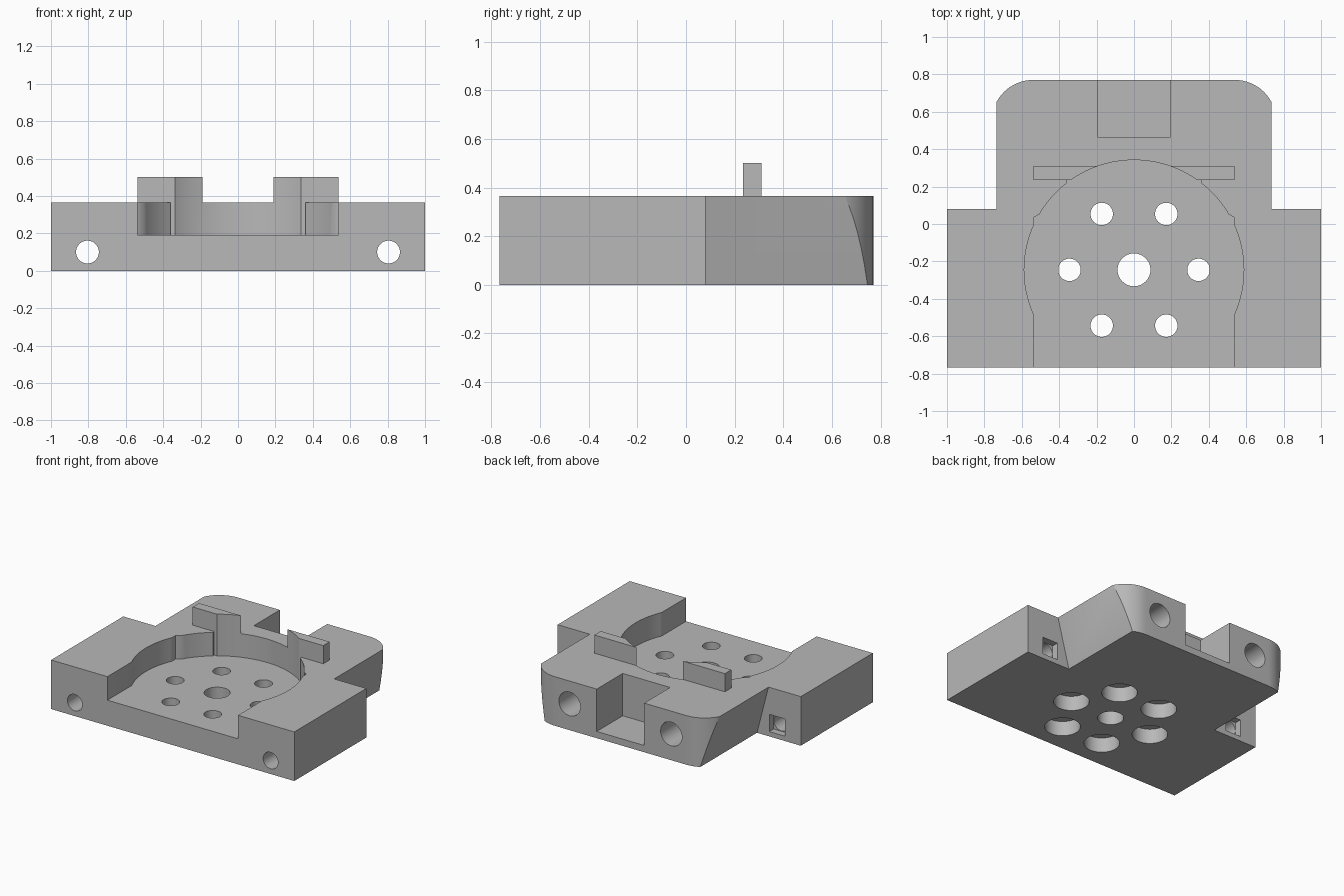
import bpy
import bmesh
import math
from mathutils import Matrix

cube = bpy.data.objects.get("Cube")
if cube:
    bpy.data.objects.remove(cube, do_unlink=True)

grey = bpy.data.materials.new("plain grey")
grey.use_nodes = True
colour = (0.48, 0.48, 0.48, 1)
grey.diffuse_color = colour
grey.node_tree.nodes["Principled BSDF"].inputs["Base Color"].default_value = colour


def prism(name, points, lo, hi, axis="Z"):
    """Extrude a closed profile along Z (xy profile) or Y (xz profile)."""
    bm = bmesh.new()
    if axis == "Z":
        verts = [bm.verts.new((u, v, lo)) for u, v in points]
        move = (0, 0, hi - lo)
    else:
        verts = [bm.verts.new((u, lo, v)) for u, v in points]
        move = (0, hi - lo, 0)
    face = bm.faces.new(verts)
    ext = bmesh.ops.extrude_face_region(bm, geom=[face])["geom"]
    bmesh.ops.translate(bm, verts=[v for v in ext if isinstance(v, bmesh.types.BMVert)], vec=move)
    bmesh.ops.recalc_face_normals(bm, faces=bm.faces)
    mesh = bpy.data.meshes.new(name)
    bm.to_mesh(mesh)
    bm.free()
    obj = bpy.data.objects.new(name, mesh)
    bpy.context.collection.objects.link(obj)
    return obj


def rect(x0, x1, y0, y1):
    return [(x0, y0), (x1, y0), (x1, y1), (x0, y1)]


def circle(cx, cy, r, n=48):
    return [(cx + r * math.cos(math.tau * i / n), cy + r * math.sin(math.tau * i / n))
            for i in range(n)]


def combine(target, other, operation):
    """Apply a boolean to the target and discard the other solid."""
    mod = target.modifiers.new("combine", "BOOLEAN")
    mod.operation = operation
    mod.solver = "EXACT"
    mod.object = other
    bpy.context.view_layer.update()
    evaluated = target.evaluated_get(bpy.context.evaluated_depsgraph_get())
    mesh = bpy.data.meshes.new_from_object(evaluated)
    target.modifiers.clear()
    target.data = mesh
    bpy.data.objects.remove(other, do_unlink=True)


def cut(*args):
    combine(body, prism("cutter", *args), "DIFFERENCE")


TOP, FLOOR, FRONT, STEP, BACK = 0.365, 0.19, -0.767, 0.08, 0.77
CY, POCKET_R = -0.245, 0.587

# Rear block: rounded back corners, sides leaning inward towards the bottom
corner = [(0.54 + 0.22 * math.cos(a), 0.55 + 0.22 * math.sin(a))
          for a in (math.radians(90 * i / 16) for i in range(17))]
outline = [(0.76, 0)] + corner + [(-x, y) for x, y in reversed(corner)] + [(-0.76, 0)]
rear = prism("rear_block", outline, 0, TOP)
lean = prism("lean", [(-0.64, 0), (0.64, 0), (0.735, TOP), (-0.735, TOP)], -0.1, 0.9, "Y")
combine(rear, lean, "INTERSECT")

# Wide front block joined with the rear block and the raised tabs
body = prism("mount_body", rect(-1, 1, FRONT, STEP), 0, TOP)
combine(body, rear, "UNION")
combine(body, prism("tabs", rect(-0.537, 0.537, 0.235, 0.31), 0.3, 0.5), "UNION")

# Round pocket, open front channel and small corner reliefs
cut(circle(0, CY, POCKET_R, 96), FLOOR, 0.7)
cut([(-0.537, -0.9), (0.537, -0.9), (0.537, 0.035), (0.5, 0.055),
     (-0.5, 0.055), (-0.537, 0.035)], FLOOR, 0.7)
cut(rect(-0.36, 0.36, 0, 0.235), FLOOR, 0.7)

# Slot in the back
cut(rect(-0.195, 0.195, 0.465, 0.9), 0.05, 0.7)

# Floor holes: a central bore and a ring of counterbored screw holes
cut(circle(0, CY, 0.088), -0.1, 0.3)
for i in range(6):
    a = math.radians(60 * i)
    x, y = 0.345 * math.cos(a), CY + 0.345 * math.sin(a)
    cut(circle(x, y, 0.06), -0.1, 0.3)
    cut(circle(x, y, 0.12), -0.1, 0.11)

# Side bolt holes with square recesses, and blind holes in the back
for s in (-1, 1):
    cut(circle(s * 0.805, 0.1, 0.061), -1, 0.3, "Y")
    cut(rect(s * 0.805 - 0.064, s * 0.805 + 0.064, 0.036, 0.164), 0.03, 0.2, "Y")
    cut(circle(s * 0.418, 0.195, 0.088), 0.52, 0.9, "Y")

# Colour and shading
body.data.materials.clear()
body.data.materials.append(grey)
for poly in body.data.polygons:
    poly.material_index = 0
bpy.ops.object.select_all(action="DESELECT")
body.select_set(True)
bpy.context.view_layer.objects.active = body
bpy.ops.object.shade_smooth_by_angle(angle=math.radians(30))
